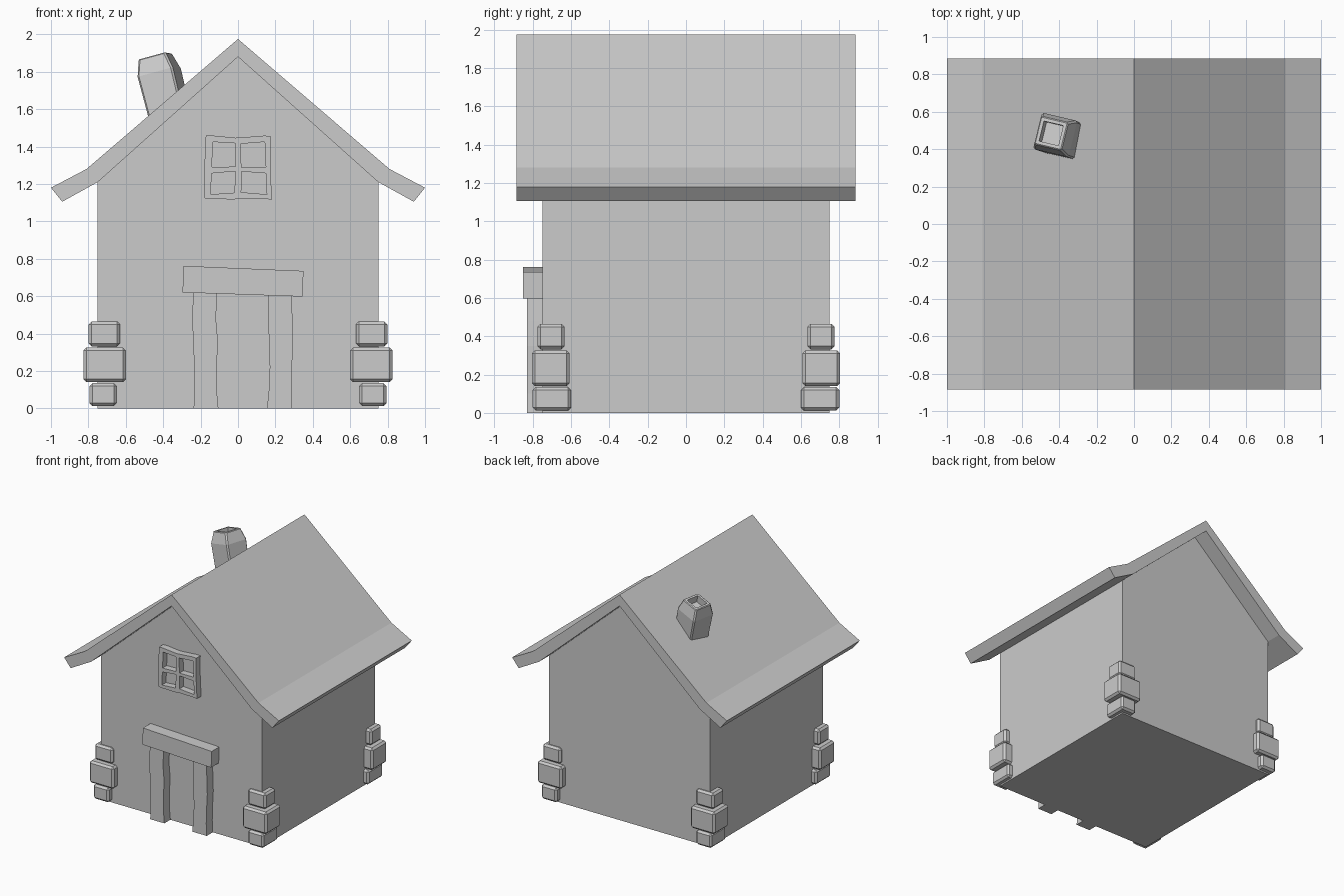
import bpy, bmesh, math
from mathutils import Matrix, Vector

cube = bpy.data.objects.get("Cube")
if cube:
    bpy.data.objects.remove(cube, do_unlink=True)

grey = bpy.data.materials.new("plain grey")
grey.use_nodes = True
COLOUR = (0.6, 0.6, 0.6, 1)
grey.diffuse_color = COLOUR
grey.node_tree.nodes["Principled BSDF"].inputs["Base Color"].default_value = COLOUR


def finish(name, bm, bevel=0):
    """Turn a bmesh into a named, flat-shaded grey object."""
    if bevel:
        bmesh.ops.bevel(bm, geom=bm.edges[:], offset=bevel, segments=1, affect='EDGES')
    bmesh.ops.recalc_face_normals(bm, faces=bm.faces[:])
    mesh = bpy.data.meshes.new(name)
    bm.to_mesh(mesh)
    bm.free()
    mesh.materials.append(grey)
    obj = bpy.data.objects.new(name, mesh)
    bpy.context.collection.objects.link(obj)
    return obj


def extrude_y(bm, depth):
    new = bmesh.ops.extrude_face_region(bm, geom=bm.faces[:])["geom"]
    verts = [v for v in new if isinstance(v, bmesh.types.BMVert)]
    bmesh.ops.translate(bm, vec=(0, depth, 0), verts=verts)


def prism(name, outline, y0, y1, bevel=0):
    """Extrude an x-z outline from y0 to y1."""
    bm = bmesh.new()
    bm.faces.new([bm.verts.new((x, y0, z)) for x, z in outline])
    extrude_y(bm, y1 - y0)
    return finish(name, bm, bevel)


# Gabled walls and bent roof
prism("walls", [(-.75, 0), (.75, 0), (.75, 1.21), (0, 1.88), (-.75, 1.21)], -.75, .75)
outer = [(1, 1.18), (.81, 1.28), (0, 1.975)]
inner = [(0, 1.88), (.75, 1.21), (.94, 1.105)]
mirror = lambda pts: [(-x, z) for x, z in reversed(pts)]
prism("roof", outer + mirror(outer[:2]) + mirror(inner[1:]) + inner, -.885, .885)

# Crooked door posts and tilted lintel
heights = [0, .1, .22, .35, .48, .62]
posts = {
    "door_post_right": ([-.237, -.234, -.233, -.240, -.244, -.240],
                        [-.105, -.114, -.115, -.107, -.118, -.112]),
    "door_post_left": ([.155, .165, .170, .167, .160, .160],
                       [.290, .285, .288, .295, .291, .286]),
}
for name, (left, right) in posts.items():
    sides = list(zip(left, heights)) + list(zip(right, heights))[::-1]
    prism(name, sides, -.83, -.74)
prism("door_lintel", [(-.297, .62), (.345, .598), (.35, .735), (-.29, .762)], -.85, -.74)

# Wavy window frame: a grid with the panes removed
bm = bmesh.new()
xs = [-.175, -.14, -.018, .013, .148, .178]
zs = [1.12, 1.15, 1.262, 1.29, 1.42, 1.453]
grid = [[bm.verts.new((x + .006 * math.sin(9 * z + i), -.805,
                       z + .006 * math.sin(22 * x + j)))
         for i, x in enumerate(xs)] for j, z in enumerate(zs)]
for j in range(5):
    for i in range(5):
        if not (i % 2 and j % 2):
            bm.faces.new([grid[j][i], grid[j][i + 1], grid[j + 1][i + 1], grid[j + 1][i]])
extrude_y(bm, .065)
finish("window_frame", bm)

# Stacked corner stones: (x range, y range, z range) as distances from the middle
stones = {
    "bottom": ((.64, .785), (.60, .80), (.012, .135)),
    "middle": ((.60, .827), (.607, .805), (.14, .325)),
    "top": ((.63, .798), (.633, .775), (.332, .465)),
}
for sx, side in ((1, "left"), (-1, "right")):
    for sy, end in ((-1, "front"), (1, "back")):
        for level, spans in stones.items():
            bm = bmesh.new()
            bmesh.ops.create_cube(bm, size=1)
            size = [b - a for a, b in spans]
            mid = [(a + b) / 2 for a, b in spans]
            shift = .008 * sx if level == "bottom" else 0
            place = Matrix.Translation((mid[0] * sx + shift, mid[1] * sy, mid[2]))
            bmesh.ops.transform(bm, matrix=place @ Matrix.Diagonal((*size, 1)), verts=bm.verts[:])
            finish(f"corner_stone_{level}_{end}_{side}", bm, .016)

# Leaning hollow chimney: square rings from the base up, over the rim and into the flue
bm = bmesh.new()
rings = []
for half, z in [(.095, -.45), (.1, -.09), (.078, -.005), (.072, 0), (.055, 0), (.055, -.06)]:
    rings.append([bm.verts.new((half * a, half * b, z))
                  for a, b in ((-1, -1), (1, -1), (1, 1), (-1, 1))])
for low, high in zip(rings, rings[1:]):
    for k in range(4):
        bm.faces.new([low[k], low[(k + 1) % 4], high[(k + 1) % 4], high[k]])
bm.faces.new(rings[0][::-1])
bm.faces.new(rings[-1])
uprights = [e for e in bm.edges if abs(e.verts[0].co.z - e.verts[1].co.z) > .07]
bmesh.ops.bevel(bm, geom=uprights, offset=.01, segments=1, affect='EDGES')
lean = Vector((0, 0, 1)).rotation_difference(Vector((-.25, .1, 1))).to_matrix().to_4x4()
turn = Matrix.Rotation(math.radians(-13.5), 4, 'Z')
bmesh.ops.transform(bm, matrix=Matrix.Translation((-.443, .485, 1.882)) @ lean @ turn,
                    verts=bm.verts[:])
finish("chimney", bm)
